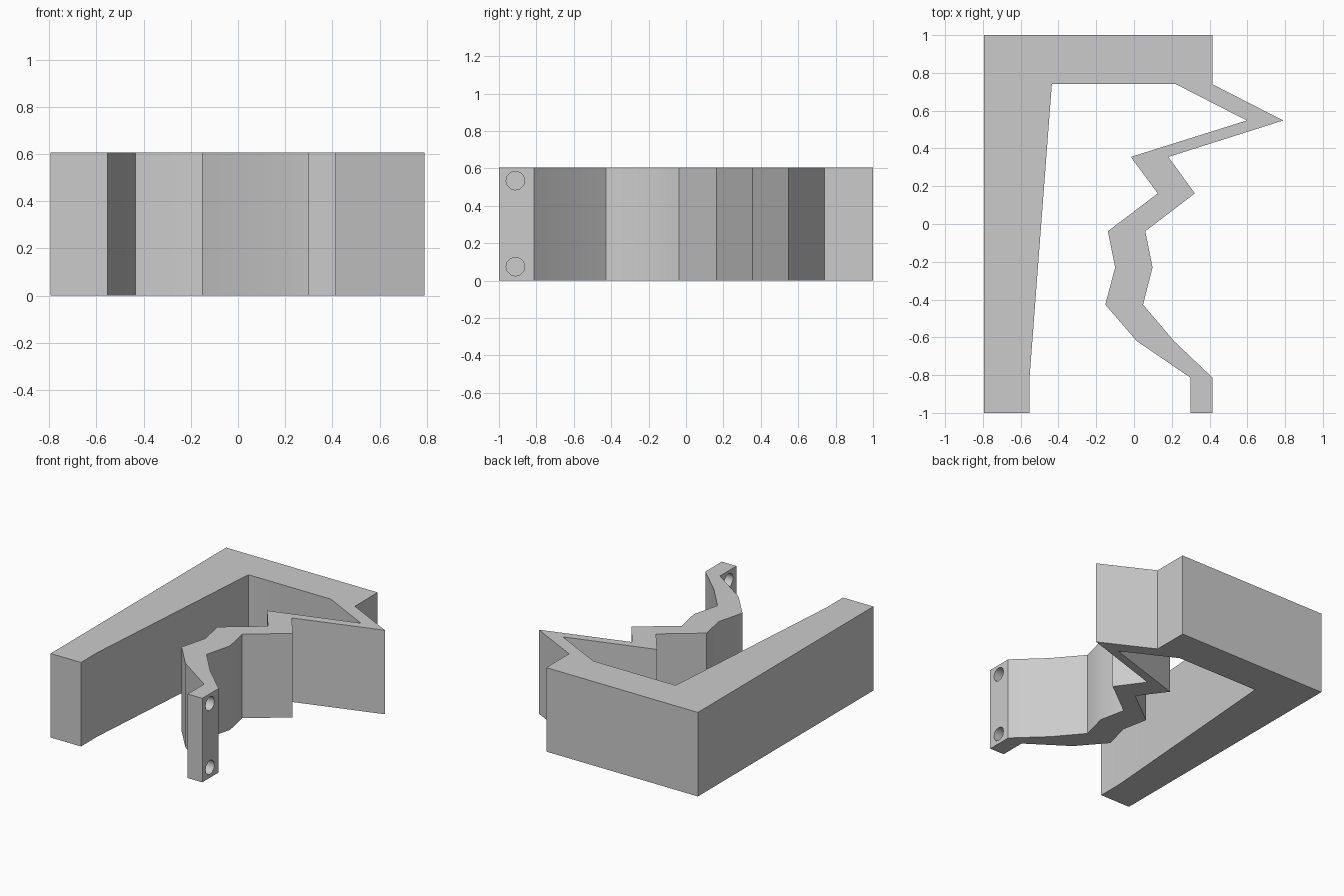
import bpy, bmesh, math
from mathutils import Matrix

cube = bpy.data.objects.get("Cube")
if cube:
    bpy.data.objects.remove(cube, do_unlink=True)

HEIGHT = 0.606

grey = bpy.data.materials.new("plain grey")
grey.use_nodes = True
colour = (0.6, 0.6, 0.6, 1)
grey.diffuse_color = colour
grey.node_tree.nodes["Principled BSDF"].inputs["Base Color"].default_value = colour


def add_object(name, bm):
    bmesh.ops.recalc_face_normals(bm, faces=bm.faces)
    mesh = bpy.data.meshes.new(name)
    bm.to_mesh(mesh)
    bm.free()
    mesh.materials.append(grey)
    obj = bpy.data.objects.new(name, mesh)
    bpy.context.collection.objects.link(obj)
    return obj


# Plan outline: tapered side wall, back wall, then the zigzag spring arm
wall_outer = [(-0.795, -1), (-0.795, 1), (0.415, 1), (0.415, 0.74)]
arm_outer = [(0.79, 0.548), (0.182, 0.355), (0.322, 0.162), (0.06, -0.038),
             (0.098, -0.23), (0.048, -0.427), (0.212, -0.62), (0.415, -0.813)]
tab_end = [(0.415, -1), (0.298, -1)]
arm_inner = [(0.298, -0.813), (0.015, -0.62), (-0.152, -0.427), (-0.1, -0.23),
             (-0.138, -0.038), (0.126, 0.162), (-0.017, 0.355), (0.597, 0.548)]
wall_inner = [(0.222, 0.74), (-0.435, 0.74), (-0.553, -0.813), (-0.553, -1)]

bm = bmesh.new()
outline = wall_outer + arm_outer + tab_end + arm_inner + wall_inner
base = bm.faces.new([bm.verts.new((x, y, 0)) for x, y in outline])
top = bmesh.ops.extrude_face_region(bm, geom=[base])["geom"]
bmesh.ops.translate(bm, vec=(0, 0, HEIGHT),
                    verts=[g for g in top if isinstance(g, bmesh.types.BMVert)])
bracket = add_object("spring_bracket", bm)

# Two screw holes through the end tab
bm = bmesh.new()
for z in (0.075, 0.535):
    bmesh.ops.create_cone(
        bm, cap_ends=True, segments=12, radius1=0.05, radius2=0.05, depth=0.3,
        matrix=Matrix.Translation((0.356, -0.912, z)) @ Matrix.Rotation(math.pi / 2, 4, "Y"))
cutter = add_object("screw_hole_cutter", bm)
cutter.hide_render = True

cut = bracket.modifiers.new("screw holes", "BOOLEAN")
cut.object = cutter
cut.operation = "DIFFERENCE"
cut.solver = "EXACT"
bpy.ops.object.select_all(action="DESELECT")
bpy.context.view_layer.objects.active = bracket
bracket.select_set(True)
bpy.ops.object.modifier_apply(modifier=cut.name)
bpy.data.objects.remove(cutter, do_unlink=True)

# Soften only the shallow bends of the arm
bpy.ops.object.shade_smooth_by_angle(angle=math.radians(31))
